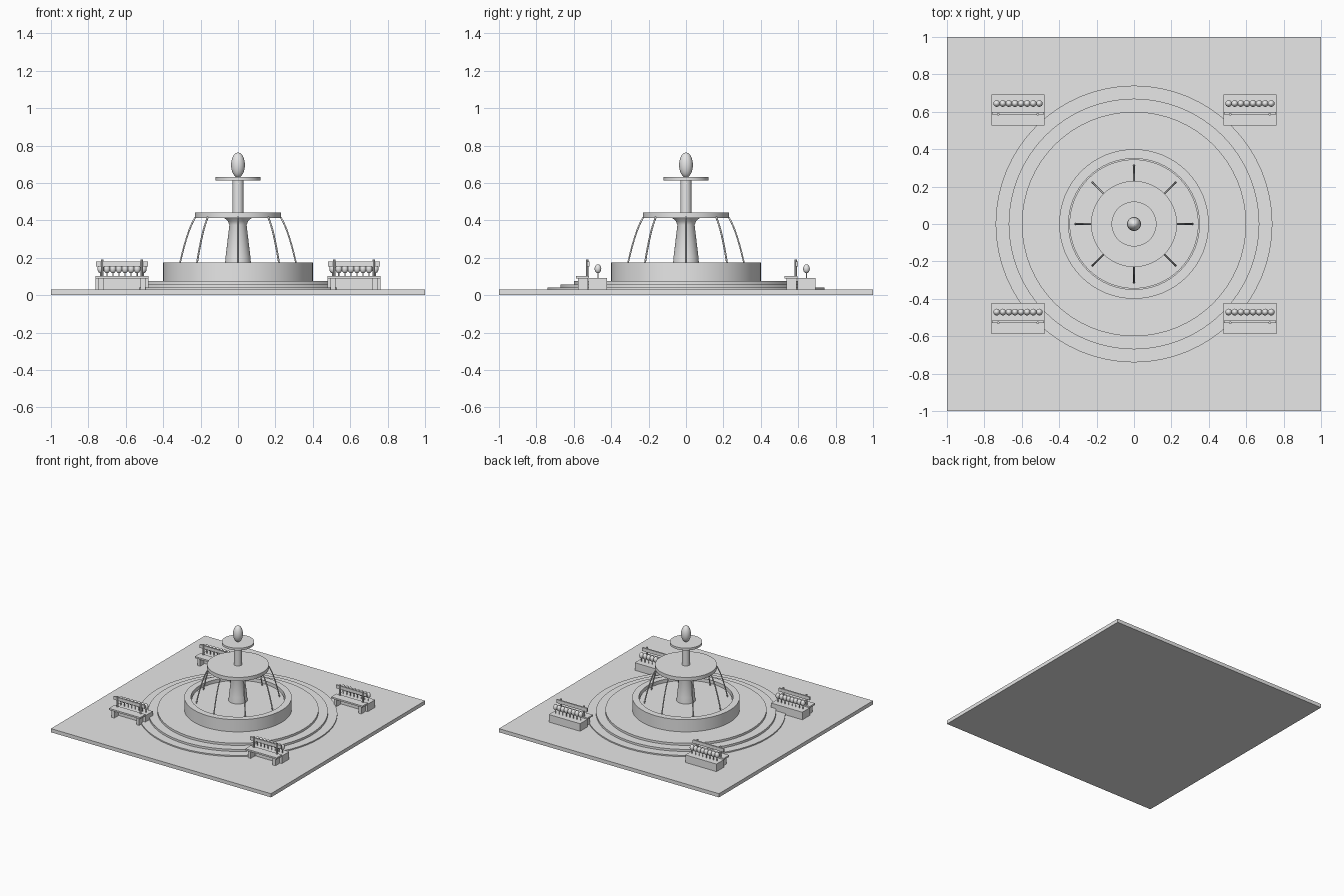
import bpy
import bmesh
from math import cos, sin, pi, radians

cube = bpy.data.objects.get("Cube")
if cube:
    bpy.data.objects.remove(cube, do_unlink=True)

stone = bpy.data.materials.new("pale_grey_stone")
stone.use_nodes = True
GREY = (0.8, 0.8, 0.8, 1)
stone.diffuse_color = GREY
stone.node_tree.nodes["Principled BSDF"].inputs["Base Color"].default_value = GREY


def finish(obj, name, smooth=True):
    obj.name = name
    obj.data.materials.append(stone)
    if smooth:
        bpy.ops.object.select_all(action="DESELECT")
        obj.select_set(True)
        bpy.context.view_layer.objects.active = obj
        bpy.ops.object.shade_smooth_by_angle(angle=radians(30))
    return obj


def box(name, x, y, z):
    """Box from (low, high) ranges."""
    bpy.ops.mesh.primitive_cube_add(size=1)
    obj = bpy.context.object
    obj.location = [sum(r) / 2 for r in (x, y, z)]
    obj.scale = [r[1] - r[0] for r in (x, y, z)]
    return finish(obj, name, False)


def lathe(name, profile, sides=64):
    """Spin a (radius, height) profile that starts and ends on the axis."""
    bm = bmesh.new()
    verts = [bm.verts.new((r, 0, z)) for r, z in profile]
    edges = [bm.edges.new(pair) for pair in zip(verts, verts[1:])]
    bmesh.ops.spin(bm, geom=verts + edges, cent=(0, 0, 0), axis=(0, 0, 1),
                   angle=2 * pi, steps=sides, use_merge=True)
    bmesh.ops.remove_doubles(bm, verts=bm.verts, dist=0.0001)
    bmesh.ops.recalc_face_normals(bm, faces=bm.faces)
    mesh = bpy.data.meshes.new(name)
    bm.to_mesh(mesh)
    bm.free()
    obj = bpy.data.objects.new(name, mesh)
    bpy.context.collection.objects.link(obj)
    return finish(obj, name)


def disc(name, r, low, high):
    return lathe(name, [(0, low), (r, low), (r, high), (0, high)])


def ball(name, centre, rx, rz, segments=16):
    bpy.ops.mesh.primitive_uv_sphere_add(segments=segments, ring_count=segments // 2,
                                         location=centre)
    obj = bpy.context.object
    obj.scale = (rx, rx, rz)
    return finish(obj, name)


def rod(name, x, y, low, high, r):
    bpy.ops.mesh.primitive_cylinder_add(vertices=8, radius=r, depth=high - low,
                                        location=(x, y, (low + high) / 2))
    return finish(bpy.context.object, name)


# Plaza and round steps
box("plaza", (-1, 1), (-1, 1), (0, 0.03))
for i, (r, top) in enumerate([(0.74, 0.04), (0.67, 0.057), (0.6, 0.075)]):
    disc(f"step_{i + 1}", r, 0.02, top)

# Basin with its water, pedestal and upper bowls
lathe("basin", [(0, 0.07), (0.4, 0.07), (0.4, 0.175), (0.35, 0.175),
                (0.35, 0.1), (0, 0.1)])
disc("water", 0.345, 0.09, 0.15)
lathe("pedestal", [(0, 0.14), (0.071, 0.14), (0.067, 0.2), (0.046, 0.375),
                   (0.054, 0.395), (0.075, 0.415), (0, 0.415)])
disc("lower_bowl", 0.23, 0.413, 0.443)
disc("column", 0.029, 0.44, 0.62)
disc("upper_bowl", 0.12, 0.614, 0.632)
ball("finial", (0, 0, 0.696), 0.037, 0.067, 24)

# Falling jets of water
for i in range(8):
    a = i * pi / 4
    curve = bpy.data.curves.new("water_jet", "CURVE")
    curve.dimensions = "3D"
    curve.bevel_depth = 0.005
    curve.bevel_resolution = 1
    curve.use_fill_caps = True
    spline = curve.splines.new("POLY")
    steps = 10
    spline.points.add(steps)
    for k, p in enumerate(spline.points):
        t = k / steps
        r = 0.222 + 0.093 * t
        z = 0.425 - 0.275 * (0.45 * t + 0.55 * t * t)
        p.co = (r * cos(a), r * sin(a), z, 1)
    jet = bpy.data.objects.new("water_jet", curve)
    bpy.context.collection.objects.link(jet)
    finish(jet, f"water_jet_{i + 1}", False)


# Bench with a planter of small bushes behind its back
def bench(side, cx, cy):
    def part(name, x, y, z):
        box(f"{side}_{name}", (cx + x[0], cx + x[1]), (cy + y[0], cy + y[1]), z)

    part("seat", (-0.142, 0.142), (-0.083, -0.013), (0.09, 0.103))
    part("planter", (-0.142, 0.142), (-0.015, 0.082), (0.03, 0.092))
    part("back_rail", (-0.14, 0.14), (-0.024, -0.012), (0.153, 0.18))
    for s in (-1, 1):
        leg = sorted((s * 0.1, s * 0.125))
        part("leg", leg, (-0.073, -0.02), (0.03, 0.09))
        rod(f"{side}_back_post", cx + s * 0.105, cy - 0.023, 0.1, 0.19, 0.007)
    for i in range(8):
        x = cx + (i - 3.5) * 0.0325
        rod(f"{side}_stem", x, cy + 0.034, 0.09, 0.13, 0.003)
        ball(f"{side}_bush", (x, cy + 0.034, 0.141), 0.018, 0.024)


for side, x in (("left", 0.62), ("right", -0.62)):
    bench(f"front_{side}_bench", x, -0.505)
    bench(f"back_{side}_bench", x, 0.61)
